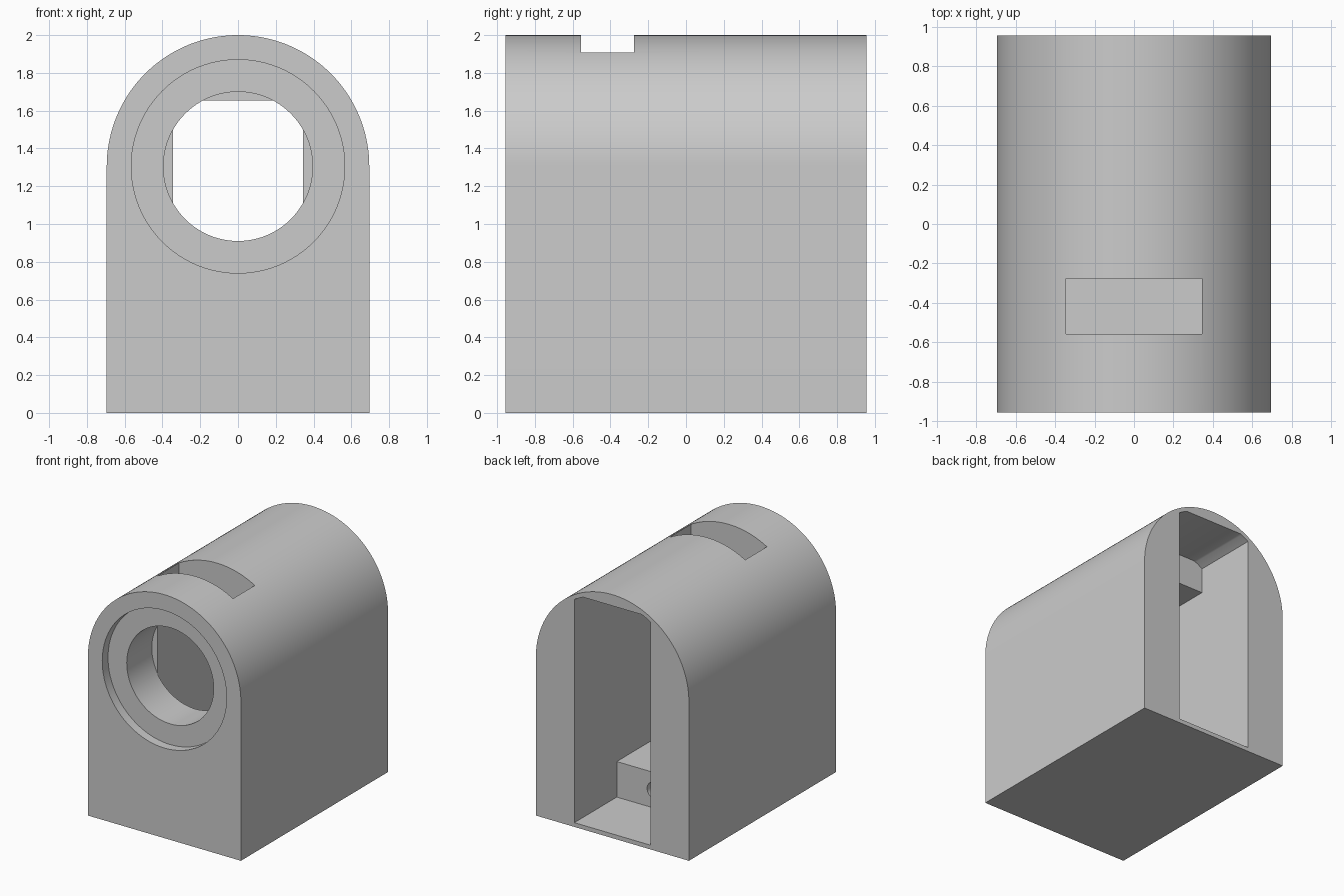
import bpy, bmesh, math
from mathutils import Vector

cube = bpy.data.objects.get("Cube")
if cube:
    bpy.data.objects.remove(cube, do_unlink=True)

# Main dimensions
RADIUS = 0.695       # outer arch radius
AXIS_Z = 1.305       # height of the arch and bore axis
HALF_LEN = 0.955
HALF_SLOT = 0.345    # half width of the inner chambers
WALL = 0.035
BORE_END = -0.555
ROOM_START = 0.405

grey = bpy.data.materials.new("plain grey")
grey.use_nodes = True
grey.diffuse_color = (0.6, 0.6, 0.6, 1)
grey.node_tree.nodes["Principled BSDF"].inputs["Base Color"].default_value = (0.6, 0.6, 0.6, 1)


def prism(name, points, sweep):
    """Closed solid made by sweeping a planar outline along a vector."""
    bm = bmesh.new()
    face = bm.faces.new([bm.verts.new(p) for p in points])
    swept = bmesh.ops.extrude_face_region(bm, geom=[face])
    verts = [g for g in swept["geom"] if isinstance(g, bmesh.types.BMVert)]
    bmesh.ops.translate(bm, verts=verts, vec=Vector(sweep))
    bmesh.ops.recalc_face_normals(bm, faces=bm.faces)
    mesh = bpy.data.meshes.new(name)
    bm.to_mesh(mesh)
    bm.free()
    mesh.materials.append(grey)
    obj = bpy.data.objects.new(name, mesh)
    bpy.context.collection.objects.link(obj)
    return obj


def arc(radius, start, end, steps):
    """Points (x, z) on an arc around the bore axis."""
    angles = [start + (end - start) * i / steps for i in range(steps + 1)]
    return [(radius * math.cos(a), AXIS_Z + radius * math.sin(a)) for a in angles]


def along_y(name, outline, y0, y1):
    return prism(name, [(x, y0, z) for x, z in outline], (0, y1 - y0, 0))


def cylinder(name, radius, z, y0, y1, sides=96):
    ring = arc(radius, 0, math.tau * (1 - 1 / sides), sides - 1)
    return along_y(name, [(x, h - AXIS_Z + z) for x, h in ring], y0, y1)


# Arched housing
outline = [(-RADIUS, 0), (RADIUS, 0)] + arc(RADIUS, 0, math.pi, 72)
body = along_y("arched_housing", outline, -HALF_LEN, HALF_LEN)

# Front recess and bore
cutters = [
    cylinder("recess_cutter", 0.565, AXIS_Z, -1.1, -0.88),
    cylinder("bore_cutter", 0.395, AXIS_Z, -1.1, BORE_END),
]

# Inner chamber with the slot that opens through the roof
step_z, roof_z = 0.327, 1.655
front = BORE_END - 0.002
side = [(front, step_z), (0.5, step_z), (0.5, roof_z),
        (-0.275, roof_z), (-0.275, 2.2), (front, 2.2)]
cutters.append(prism("chamber_cutter", [(-HALF_SLOT, y, z) for y, z in side],
                     (2 * HALF_SLOT, 0, 0)))

# Tall rear room whose upper corners follow the arch
inner_r, top_z, half = RADIUS - WALL, 1.908, HALF_SLOT + 0.0005
a0 = math.acos(half / inner_r)
a1 = math.asin((top_z - AXIS_Z) / inner_r)
right = arc(inner_r, a0, a1, 6)
room = [(-half, WALL), (half, WALL)] + right + [(-x, z) for x, z in reversed(right)]
cutters.append(along_y("rear_room_cutter", room, ROOM_START, 1.1))

# Small round hole in the lower step
cutters.append(cylinder("step_hole_cutter", 0.07, 0.18, 0.0, 0.6, 32))

# Carve the housing
bpy.context.view_layer.objects.active = body
for cutter in cutters:
    cutter.hide_render = True
    mod = body.modifiers.new(cutter.name, 'BOOLEAN')
    mod.operation = 'DIFFERENCE'
    mod.solver = 'EXACT'
    mod.object = cutter
    bpy.ops.object.modifier_apply(modifier=mod.name)
    bpy.data.objects.remove(cutter, do_unlink=True)

# Smooth arcs with crisp edges
bpy.ops.object.select_all(action='DESELECT')
body.select_set(True)
bpy.context.view_layer.objects.active = body
bpy.ops.object.shade_smooth_by_angle(angle=math.radians(25))
